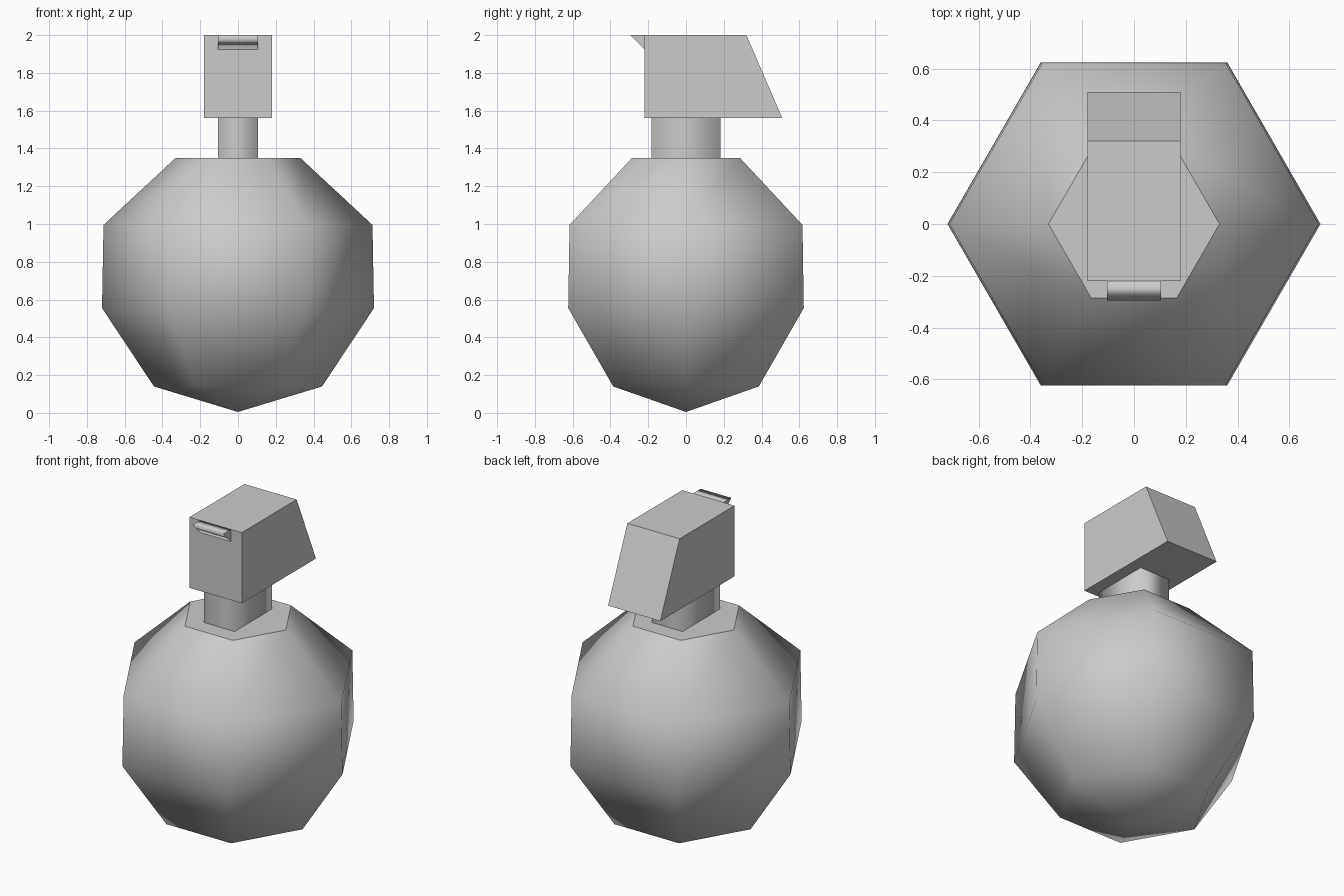
import bpy, bmesh, math

cube = bpy.data.objects.get("Cube")
if cube:
    bpy.data.objects.remove(cube, do_unlink=True)

# Single flat grey for the whole model
grey = bpy.data.materials.new("light grey")
grey.use_nodes = True
colour = (0.6, 0.6, 0.6, 1)
grey.diffuse_color = colour
grey.node_tree.nodes["Principled BSDF"].inputs["Base Color"].default_value = colour


def finish(name, bm, is_smooth):
    """Shade the faces picked by is_smooth and link the object."""
    bmesh.ops.recalc_face_normals(bm, faces=bm.faces)
    bm.normal_update()
    for face in bm.faces:
        face.smooth = is_smooth(face)
    mesh = bpy.data.meshes.new(name)
    bm.to_mesh(mesh)
    bm.free()
    mesh.materials.append(grey)
    obj = bpy.data.objects.new(name, mesh)
    bpy.context.collection.objects.link(obj)
    return obj


def side_prism(name, half_width, profile, is_smooth):
    """Extrude a (y, z) profile across x, centred."""
    bm = bmesh.new()
    face = bm.faces.new([bm.verts.new((-half_width, y, z)) for y, z in profile])
    new = bmesh.ops.extrude_face_region(bm, geom=[face])["geom"]
    verts = [v for v in new if isinstance(v, bmesh.types.BMVert)]
    bmesh.ops.translate(bm, verts=verts, vec=(2 * half_width, 0, 0))
    return finish(name, bm, is_smooth)


# Six-sided rounded bottle, pointed below and flat on top
SIDES = 6
bm = bmesh.new()
tip = bm.verts.new((0, 0, 0.005))
rings = []
for radius, z in [(0.445, 0.14), (0.72, 0.555), (0.712, 0.995), (0.33, 1.35)]:
    angles = [math.tau * i / SIDES for i in range(SIDES)]
    rings.append([bm.verts.new((radius * math.cos(a), radius * math.sin(a), z)) for a in angles])
for i in range(SIDES):
    j = (i + 1) % SIDES
    bm.faces.new((tip, rings[0][j], rings[0][i]))
    for low, high in zip(rings, rings[1:]):
        bm.faces.new((low[i], low[j], high[j], high[i]))
bm.faces.new(rings[-1])
finish("bottle", bm, lambda f: f.normal.z < 0.99)

# Rectangular neck with softened sides
side_prism("neck", 0.105,
           [(-0.183, 1.345), (0.183, 1.345), (0.183, 1.565), (-0.183, 1.565)],
           lambda f: abs(f.normal.z) < 0.5)

# Spray head with a sloping back
side_prism("spray_head", 0.18,
           [(-0.22, 1.56), (0.51, 1.56), (0.32, 2.0), (-0.22, 2.0)],
           lambda f: False)

# Small wedge nozzle at the top of the head's front
side_prism("nozzle", 0.105,
           [(-0.22, 1.925), (-0.22, 2.0), (-0.295, 2.0)],
           lambda f: abs(f.normal.x) < 0.5)
